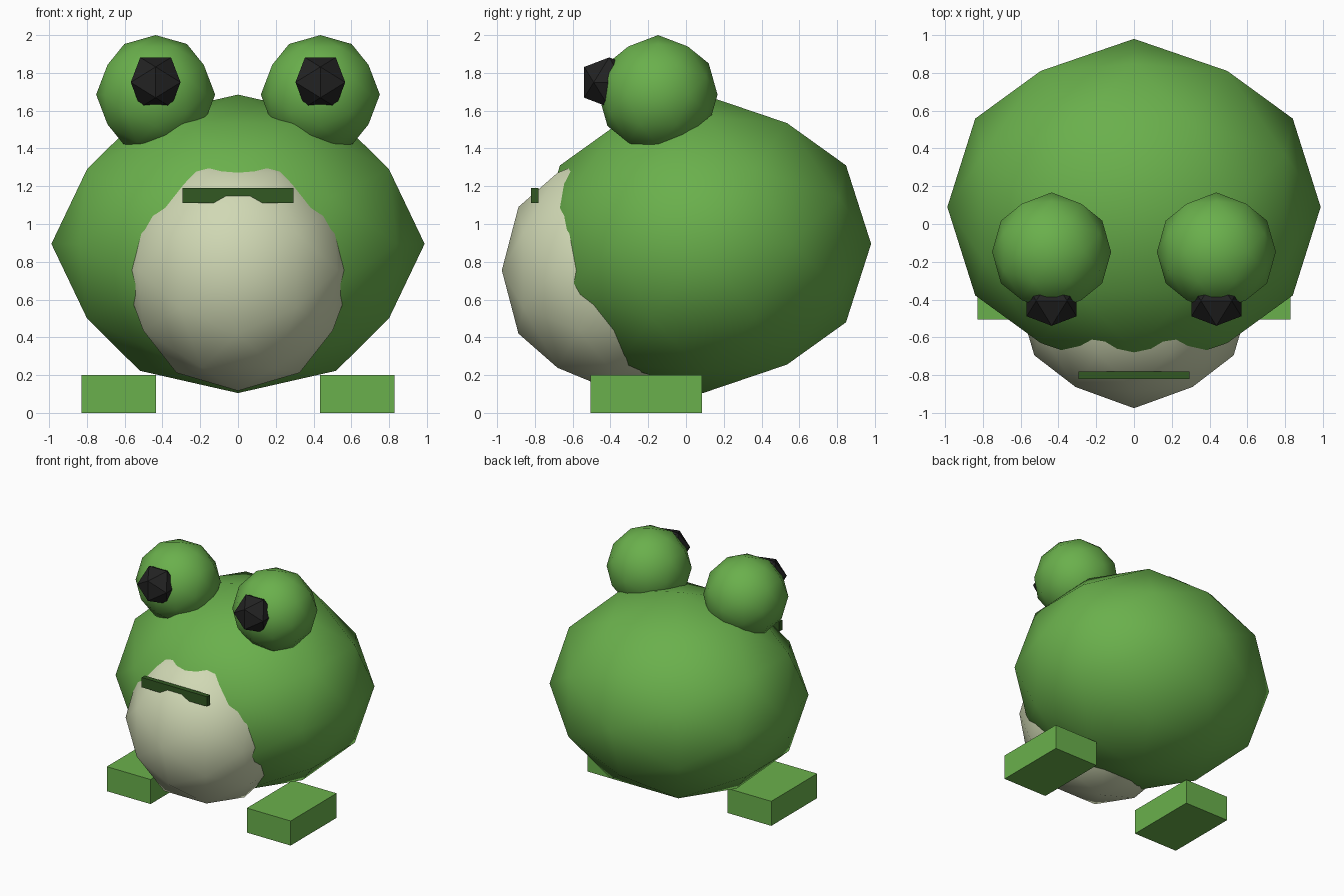
import bpy, bmesh
from mathutils import Vector

cube = bpy.data.objects.get("Cube")
if cube:
    bpy.data.objects.remove(cube, do_unlink=True)


def srgb(r, g, b):
    def lin(c):
        c /= 255
        return c / 12.92 if c <= 0.04045 else ((c + 0.055) / 1.055) ** 2.4
    return (lin(r), lin(g), lin(b), 1)


def material(name, color):
    m = bpy.data.materials.new(name)
    m.use_nodes = True
    m.diffuse_color = color
    m.node_tree.nodes["Principled BSDF"].inputs["Base Color"].default_value = color
    return m


green = material("leaf green", srgb(106, 176, 76))
cream = material("pale cream", srgb(208, 216, 180))
dark_green = material("dark green", srgb(50, 88, 34))
black = material("soft black", srgb(34, 34, 34))


def finish(name, bm, mat, center, size, smooth=False):
    """Scale and place the mesh, then link it as a named object."""
    for v in bm.verts:
        v.co = Vector(a * s + c for a, s, c in zip(v.co, size, center))
    bmesh.ops.recalc_face_normals(bm, faces=bm.faces)
    for f in bm.faces:
        f.smooth = smooth
    mesh = bpy.data.meshes.new(name)
    bm.to_mesh(mesh)
    bm.free()
    mesh.materials.append(mat)
    ob = bpy.data.objects.new(name, mesh)
    bpy.context.collection.objects.link(ob)
    return ob


def ball(name, mat, center, radii, cuts):
    """Icosahedron standing on an edge axis, optionally split once and rounded."""
    phi = (1 + 5 ** 0.5) / 2
    bm = bmesh.new()
    for a in (-1, 1):
        for b in (-phi, phi):
            for co in ((b, a, 0), (0, b, a), (a, 0, b)):
                bm.verts.new(co)
    bmesh.ops.convex_hull(bm, input=bm.verts)
    if cuts:
        bmesh.ops.subdivide_edges(bm, edges=bm.edges[:], cuts=cuts, use_grid_fill=True)
    for v in bm.verts:
        v.co.normalize()
    return finish(name, bm, mat, center, radii, smooth=cuts > 0)


def box(name, mat, center, size):
    bm = bmesh.new()
    bmesh.ops.create_cube(bm, size=1)
    return finish(name, bm, mat, center, size)


# Body, belly and mouth
ball("body", green, (0, 0.09, 0.895), (0.988, 0.89, 0.79), 1)
ball("belly", cream, (0, -0.385, 0.755), (0.62, 0.59, 0.638), 1)
box("mouth", dark_green, (0, -0.80, 1.15), (0.59, 0.04, 0.08))

# Paired eyes, pupils and feet
for side, s in (("left", 1), ("right", -1)):
    ball(f"{side}_eye", green, (s * 0.436, -0.148, 1.685), (0.315,) * 3, 1)
    ball(f"{side}_pupil", black, (s * 0.436, -0.407, 1.75), (0.155,) * 3, 0)
    box(f"{side}_foot", green, (s * 0.632, -0.21, 0.1), (0.395, 0.592, 0.2))
